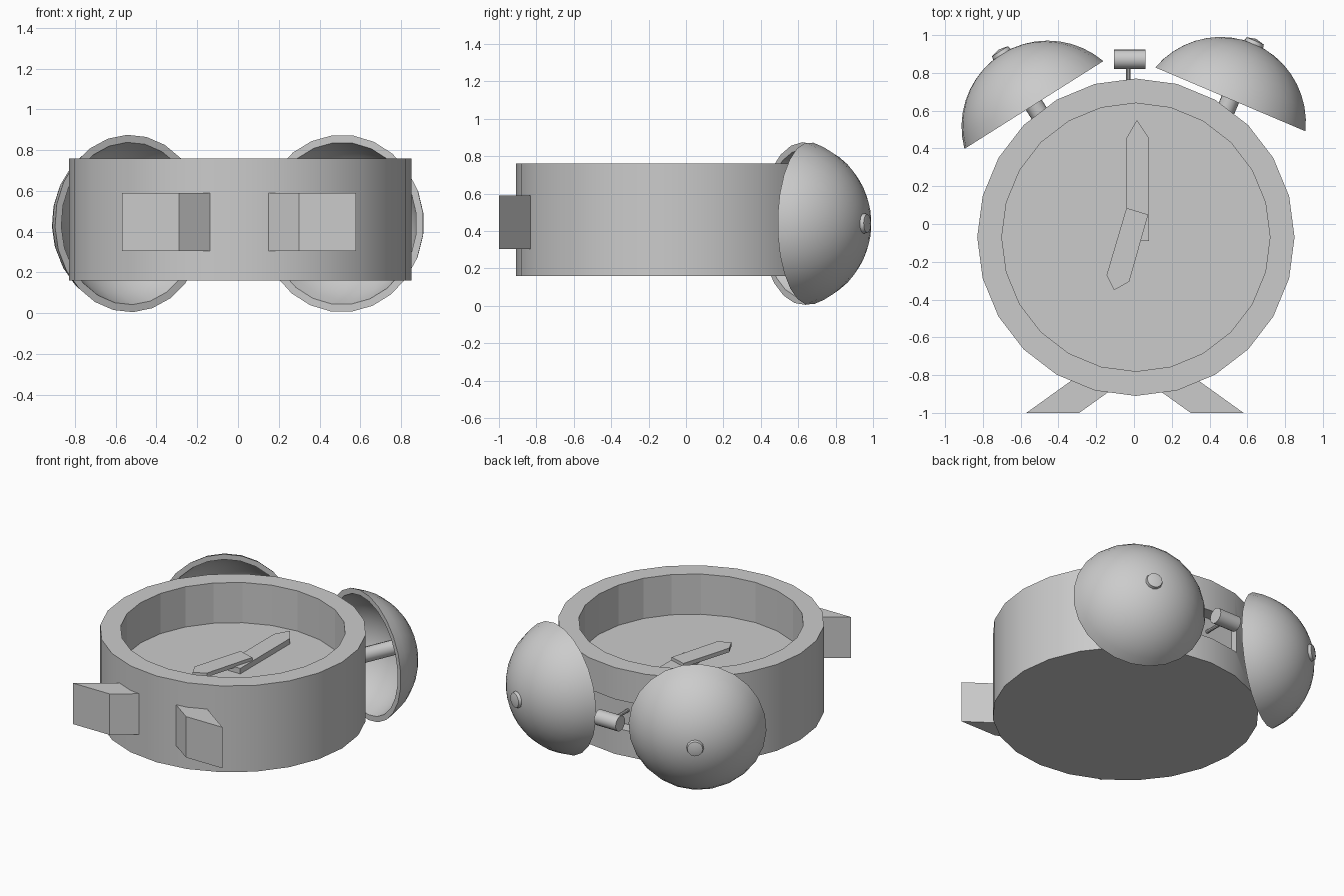
import bpy, bmesh, math
from mathutils import Vector, Matrix

if "Cube" in bpy.data.objects:
    bpy.data.objects.remove(bpy.data.objects["Cube"])


def make_object(name, bm, smooth=True):
    bmesh.ops.recalc_face_normals(bm, faces=bm.faces)
    mesh = bpy.data.meshes.new(name)
    bm.to_mesh(mesh)
    bm.free()
    ob = bpy.data.objects.new(name, mesh)
    bpy.context.collection.objects.link(ob)
    if smooth:
        bpy.ops.object.select_all(action='DESELECT')
        ob.select_set(True)
        bpy.context.view_layer.objects.active = ob
        bpy.ops.object.shade_smooth_by_angle(angle=math.radians(35))
    return ob


def lathe(name, profile, origin, axis, sides=24):
    """Revolve (radius, distance) points about an axis."""
    bm = bmesh.new()
    verts = [bm.verts.new((r, 0, t)) for r, t in profile]
    edges = [bm.edges.new(pair) for pair in zip(verts, verts[1:])]
    bmesh.ops.spin(bm, geom=verts + edges, cent=(0, 0, 0), axis=(0, 0, 1),
                   angle=math.tau, steps=sides, use_duplicate=False)
    bmesh.ops.remove_doubles(bm, verts=bm.verts, dist=1e-4)
    turn = Vector((0, 0, 1)).rotation_difference(Vector(axis)).to_matrix().to_4x4()
    bm.transform(Matrix.Translation(origin) @ turn)
    return make_object(name, bm)


def plate(name, outline, z0, z1):
    """Extrude a flat xy outline upwards."""
    bm = bmesh.new()
    face = bm.faces.new([bm.verts.new((x, y, z0)) for x, y in outline])
    new = bmesh.ops.extrude_face_region(bm, geom=[face])['geom']
    bmesh.ops.translate(bm, vec=(0, 0, z1 - z0),
                        verts=[g for g in new if isinstance(g, bmesh.types.BMVert)])
    return make_object(name, bm, False)


# Clock case with sunken dial
CX, CY = 0.01, -0.07
case = lathe('clock_case', [(0, 0.16), (0.84, 0.16), (0.84, 0.76), (0.71, 0.76),
                            (0.71, 0.48), (0, 0.48)], (CX, CY, 0), (0, 0, 1))

# Slot in the case wall for the hammer arm
cutter = plate('slot_cutter', [(-0.23, 0.68), (0.23, 0.68), (0.23, 0.9), (-0.23, 0.9)], 0.34, 0.54)
cutter.hide_render = True
mod = case.modifiers.new('slot', 'BOOLEAN')
mod.operation, mod.object, mod.solver = 'DIFFERENCE', cutter, 'EXACT'
bpy.context.view_layer.objects.active = case
bpy.ops.object.modifier_apply(modifier=mod.name)
bpy.data.objects.remove(cutter)
for p in case.data.polygons:
    if math.hypot(p.center.x - CX, p.center.y - CY) < 0.78:
        p.use_smooth = False

# Hands
plate('minute_hand', [(-0.04, -0.09), (0.08, -0.09), (0.08, 0.455), (0.015, 0.55), (-0.04, 0.455)],
      0.475, 0.518)
plate('hour_hand', [(-0.04, 0.085), (-0.145, -0.27), (-0.105, -0.35), (-0.025, -0.305), (0.075, 0.05)],
      0.512, 0.54)

# Slanted feet
for side, s in (('left', -1), ('right', 1)):
    plate(side + '_foot', [(0.005 + s * x, y) for x, y in
                           ((0.575, -1), (0.295, -1), (0.12, -0.875), (0.31, -0.81))], 0.305, 0.59)

# Bells: thick spherical caps on posts with end nubs
R, H, WALL, RIM = 0.456, 0.32, 0.035, 0.435
drop = R - H


def cap(radius, n=9):
    end = math.acos(drop / radius)
    return [(radius * math.sin(end * i / n), radius * math.cos(end * i / n) - drop)
            for i in range(n + 1)]


bells = (('left', (-0.53, 0.63, 0.44), (-0.534, 0.845, 0)),
         ('right', (0.51, 0.66, 0.44), (0.391, 0.92, 0)))
for side, centre, axis in bells:
    axis = Vector(axis).normalized()
    lathe(side + '_bell', cap(R) + cap(R - WALL)[::-1], centre, axis)
    lathe(side + '_bell_post', [(0, -0.14), (0.05, -0.14), (0.05, 0.305), (0.055, 0.315),
                                (0.05, 0.336), (0, 0.348)], centre, axis, 12)

# Hammer and its arm
lathe('hammer_head', [(0, -0.083), (0.052, -0.083), (0.052, 0.083), (0, 0.083)],
      (-0.022, 0.872, 0.44), (1, 0, 0), 16)
lathe('hammer_arm', [(0, 0), (0.012, 0), (0.012, 0.2), (0, 0.2)],
      (-0.03, 0.66, 0.44), (0, 1, 0), 10)
